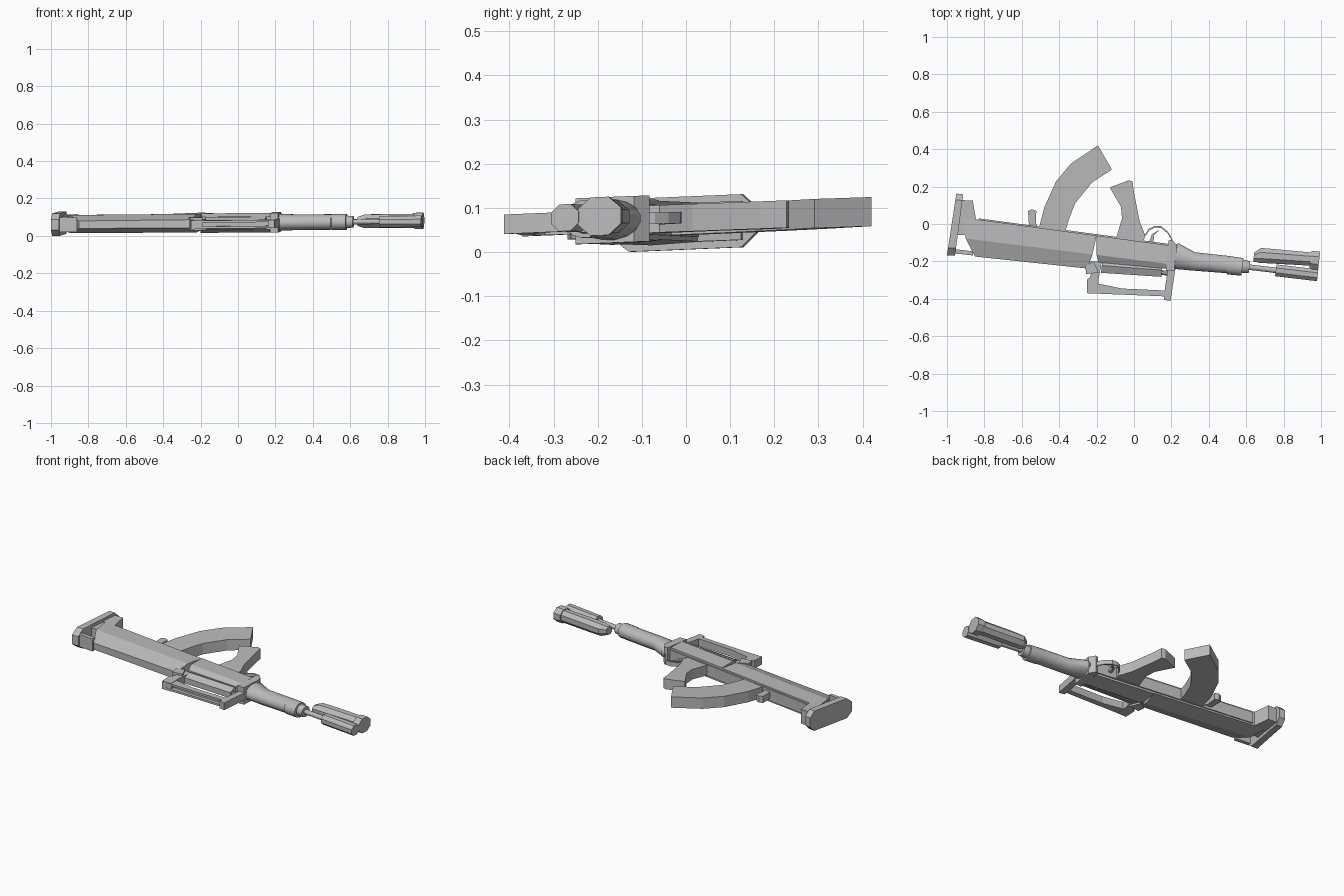
import bpy, bmesh, math

mat = bpy.data.materials.new("plain_grey")
mat.diffuse_color = (0.5, 0.5, 0.5, 1)
parts = []


def lay(p):
    # the rifle lies on its side, resting slightly tilted
    x, y, w = p
    return (x, y, w + 0.078 + 0.012 * x + 0.04 * y)


def finish(name, bm, smooth=False):
    bmesh.ops.recalc_face_normals(bm, faces=bm.faces)
    me = bpy.data.meshes.new(name)
    bm.to_mesh(me)
    bm.free()
    me.materials.append(mat)
    ob = bpy.data.objects.new(name, me)
    bpy.context.collection.objects.link(ob)
    parts.append(ob)
    if smooth:
        bpy.ops.object.select_all(action='DESELECT')
        ob.select_set(True)
        bpy.context.view_layer.objects.active = ob
        bpy.ops.object.shade_smooth_by_angle(angle=math.radians(35))
    return ob


def loft(name, rings, smooth=False):
    bm = bmesh.new()
    vs = [[bm.verts.new(lay(p)) for p in r] for r in rings]
    n = len(vs[0])
    for a, b in zip(vs, vs[1:]):
        for i in range(n):
            j = (i + 1) % n
            bm.faces.new((a[i], a[j], b[j], b[i]))
    bm.faces.new(vs[0])
    bm.faces.new(vs[-1])
    return finish(name, bm, smooth)


def plate(name, outline, half, mid=0.0):
    return loft(name, [[(x, y, mid + s * half) for x, y in outline] for s in (-1, 1)])


def tube(name, stations, n=16, smooth=True):
    # stations: x, y centre, radius in y, radius in z
    rings = []
    for x, y, ry, rz in stations:
        ring = []
        for i in range(n):
            a = 2 * math.pi * (i + 0.5) / n
            dy = ry * math.cos(a)
            ring.append((x + 0.119 * dy, y + dy, rz * math.sin(a)))
        rings.append(ring)
    return loft(name, rings, smooth)


def axis(x):
    return -0.205 - 0.119 * (x - 0.4)


def hexa(bottom, mid, top, widths):
    pts = [(*p, w) for p, w in zip((bottom, mid, top), widths)]
    return pts + [(x, y, -w) for x, y, w in reversed(pts)]


# stock body with sloping top faces
loft("stock_body", [
    hexa((-0.915, 0.035), (-0.90, -0.078), (-0.85, -0.174), (0.044, 0.048, 0.02)),
    hexa((-0.2, -0.062), (-0.222, -0.163), (-0.25, -0.238), (0.044, 0.05, 0.022))])

# receiver in front of the stock
loft("receiver", [
    hexa((-0.2, -0.062), (-0.2, -0.165), (-0.19, -0.205), (0.046, 0.052, 0.035)),
    hexa((0.2, -0.116), (0.19, -0.215), (0.185, -0.24), (0.046, 0.052, 0.035))])

# thin lip along the underside
plate("underside_lip", [(-0.83, 0.03), (0.19, -0.107), (0.19, -0.125), (-0.83, 0.01)], 0.034)

# butt pad: octagonal slab with returns towards the stock
def pad_ring(a, b):
    half = [(0, 0.028), (0.1, 0.06), (0.88, 0.06), (1, 0.028)]
    pts = [(a[0] + t * (b[0] - a[0]), a[1] + t * (b[1] - a[1]), w) for t, w in half]
    return pts + [(x, y, -w) for x, y, w in reversed(pts)]

loft("butt_pad", [pad_ring((-0.95, 0.163), (-1.0, -0.168)),
                  pad_ring((-0.913, 0.158), (-0.957, -0.168))])
plate("butt_heel", [(-0.925, 0.128), (-0.862, 0.125), (-0.845, 0.025), (-0.935, 0.03)], 0.044)
plate("butt_toe", [(-0.955, -0.135), (-0.86, -0.146), (-0.862, -0.168), (-0.955, -0.158)], 0.038)
plate("butt_web", [(-0.935, 0.04), (-0.89, 0.035), (-0.88, -0.06), (-0.955, -0.06)], 0.04)

# curved magazine
plate("magazine", [(-0.51, -0.03), (-0.48, 0.088), (-0.417, 0.227), (-0.337, 0.323),
                   (-0.193, 0.42), (-0.118, 0.291), (-0.225, 0.222), (-0.315, 0.11),
                   (-0.35, 0.02), (-0.37, -0.05)], 0.033)
plate("magazine_catch", [(-0.567, 0.07), (-0.545, 0.078), (-0.522, 0.07), (-0.525, 0.01),
                         (-0.51, -0.03), (-0.56, -0.03)], 0.02)

# pistol grip
plate("pistol_grip", [(-0.1, -0.09), (-0.064, 0.03), (-0.07, 0.093), (-0.13, 0.195),
                      (-0.03, 0.233), (-0.008, 0.228), (0, 0.168), (0.03, 0.015),
                      (0.06, -0.06), (0.05, -0.1)], 0.031)

# trigger guard and trigger
def strip(name, pts, t, half):
    plate(name, pts + [(x * 0.97 + 0.004, y - t) for x, y in reversed(pts)], half)

strip("trigger_guard", [(0.06, -0.055), (0.08, -0.025), (0.11, -0.01), (0.145, -0.012),
                        (0.18, -0.04), (0.2, -0.07), (0.203, -0.12)], 0.009, 0.013)
plate("trigger", [(0.08, -0.1), (0.095, -0.055), (0.14, -0.028), (0.108, -0.06),
                  (0.103, -0.1)], 0.008)

# faceted cover and cocking knob below the handle
tube("top_cover", [(-0.172, -0.222, 0.045, 0.034), (0.15, -0.246, 0.042, 0.034)], 6, False)
tube("cocking_knob", [(0.13, -0.258, 0.014, 0.014), (0.185, -0.263, 0.014, 0.014)], 8, False)

# carry handle: rear post, channelled top bar, front post
plate("handle_rear_post", [(-0.25, -0.2), (-0.225, -0.245), (-0.235, -0.285), (-0.252, -0.298),
                           (-0.252, -0.37), (-0.19, -0.37), (-0.19, -0.3), (-0.172, -0.2)], 0.024)
plate("rear_sight_step", [(-0.262, -0.225), (-0.215, -0.2), (-0.19, -0.26), (-0.255, -0.268)], 0.035)
bar = [(-0.252, -0.335), (-0.195, -0.318), (-0.065, -0.345), (0.17, -0.356),
       (0.165, -0.387), (-0.252, -0.37)]
for s, side in ((-1, "lower"), (1, "upper")):
    plate("handle_rail_" + side, bar, 0.006, s * 0.016)
plate("handle_floor", [(-0.23, -0.328), (-0.195, -0.318), (-0.065, -0.345), (0.17, -0.356),
                       (0.17, -0.368), (-0.065, -0.36), (-0.23, -0.345)], 0.018)
plate("handle_front_post", [(0.185, -0.22), (0.228, -0.2), (0.212, -0.3), (0.195, -0.412),
                            (0.16, -0.405), (0.165, -0.345)], 0.022)
plate("receiver_collar", [(0.185, -0.088), (0.205, -0.083), (0.23, -0.118), (0.215, -0.25),
                          (0.17, -0.25)], 0.052)

# round handguard with collar, then barrel
tube("handguard", [(0.195, -0.177, 0.062, 0.048), (0.23, -0.172, 0.07, 0.046),
                   (0.32, -0.2, 0.05, 0.042), (0.5, axis(0.5), 0.047, 0.042),
                   (0.505, axis(0.505) - 0.003, 0.05, 0.043),
                   (0.58, axis(0.58) - 0.003, 0.048, 0.043)])
tube("handguard_nose", [(0.575, axis(0.575), 0.036, 0.034), (0.617, axis(0.617), 0.033, 0.031)])
tube("thin_barrel", [(0.6, axis(0.6), 0.015, 0.014), (0.78, axis(0.78), 0.015, 0.014)], 12)
tube("muzzle_sleeve", [(0.758, axis(0.758), 0.034, 0.033), (0.982, axis(0.982), 0.034, 0.033)], 8, False)

# fore piece beneath the muzzle, held by an end plate
tube("fore_piece", [(0.64, -0.176, 0.026, 0.026), (0.675, -0.168, 0.043, 0.038),
                    (0.735, -0.172, 0.042, 0.04), (0.95, -0.188, 0.038, 0.04)], 8, False)
tube("end_plate", [(0.943, -0.19, 0.049, 0.044), (0.958, -0.193, 0.053, 0.047),
                   (0.99, -0.196, 0.053, 0.047)], 8, False)

# settle on the ground
low = min(v.co.z for o in parts for v in o.data.vertices)
for o in parts:
    for v in o.data.vertices:
        v.co.z -= low
